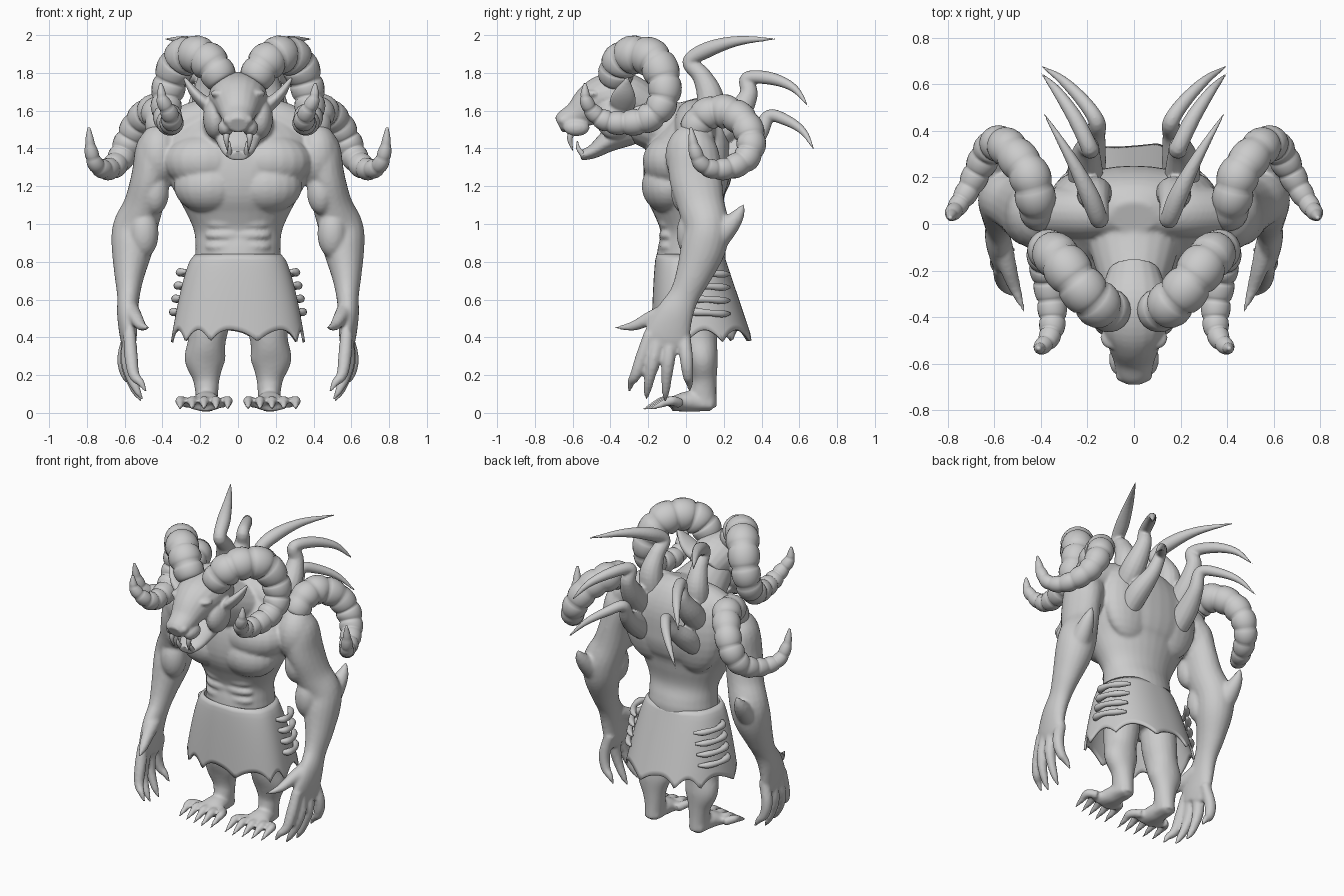
import bpy, bmesh, math
from mathutils import Vector, Matrix

PI = math.pi


def sample(pts, n):
    """Catmull-Rom samples through points (x, y, z, ra[, rb])."""
    P = [Vector(tuple(p) if len(p) == 5 else tuple(p) + (p[3],)) for p in pts]
    out = []
    for k in range(n + 1):
        f = k / n * (len(P) - 1)
        i = min(int(f), len(P) - 2)
        t = f - i
        p1, p2 = P[i], P[i + 1]
        p0 = P[i - 1] if i else p1 * 2 - p2
        p3 = P[i + 2] if i + 2 < len(P) else p2 * 2 - p1
        out.append((p1 * 2 + (p2 - p0) * t + (p0 * 2 - p1 * 5 + p2 * 4 - p3) * t * t
                    + (p1 * 3 - p0 - p2 * 3 + p3) * t ** 3) * 0.5)
    return out


def tube(bm, pts, n=24, sides=20, rings=0):
    """Swept tube with elliptical section; rings adds horn-like segments."""
    S = sample(pts, n)
    C = [Vector(s[:3]) for s in S]
    loops, u = [], Vector((1, 0, 0))
    for k, s in enumerate(S):
        t = (C[min(k + 1, n)] - C[max(k - 1, 0)]).normalized()
        if k == 0 and abs(t.x) > 0.85:
            u = Vector((0, 1, 0))
        u = (u - t * u.dot(t)).normalized()
        v = t.cross(u)
        m = 1 + (0.17 * (abs(math.sin(PI * rings * k / n)) ** 0.5 - 0.8) if rings else 0)
        ra, rb = max(s[3], 0.003) * m, max(s[4], 0.003) * m
        loops.append([bm.verts.new(C[k] + u * math.cos(a) * ra + v * math.sin(a) * rb)
                      for a in (2 * PI * j / sides for j in range(sides))])
    for A, B in zip(loops, loops[1:]):
        for j in range(sides):
            bm.faces.new((A[j], A[(j + 1) % sides], B[(j + 1) % sides], B[j]))
    bm.faces.new(loops[0][::-1])
    bm.faces.new(loops[-1])


def ball(bm, c, r):
    bmesh.ops.create_uvsphere(bm, u_segments=20, v_segments=14, radius=1,
                              matrix=Matrix.Translation(c) @ Matrix.Diagonal((*r, 1)))


def finish(name, bm, mirror=True, voxel=0, smooth=3):
    bmesh.ops.recalc_face_normals(bm, faces=bm.faces)
    for f in bm.faces:
        f.smooth = True
    me = bpy.data.meshes.new(name)
    bm.to_mesh(me)
    bm.free()
    ob = bpy.data.objects.new(name, me)
    bpy.context.collection.objects.link(ob)
    if mirror:
        ob.modifiers.new("mirror", 'MIRROR').use_mirror_merge = False
    if voxel:
        r = ob.modifiers.new("fuse", 'REMESH')
        r.mode, r.voxel_size, r.use_smooth_shade = 'VOXEL', voxel, True
        s = ob.modifiers.new("soften", 'SMOOTH')
        s.factor, s.iterations = 0.5, smooth
    return ob


# Body: torso and neck
bm = bmesh.new()
tube(bm, [(0, .05, .58, .2, .14), (0, .03, .8, .225, .18), (0, .025, .88, .225, .175),
          (0, .02, .97, .235, .155), (0, .01, 1.08, .285, .185), (0, 0, 1.2, .35, .225),
          (0, .02, 1.34, .4, .235), (0, .05, 1.47, .38, .2), (0, .05, 1.58, .26, .15),
          (0, .03, 1.66, .1, .07)], 40, 32)
tube(bm, [(0, .08, 1.46, .24, .17), (0, -.08, 1.5, .2, .15), (0, -.32, 1.59, .125, .13)])
# Chest, belly and back muscles
ball(bm, (.15, -.09, 1.2), (.19, .145, .145))
ball(bm, (.17, -.07, 1.33), (.22, .16, .15))
ball(bm, (.16, .14, 1.36), (.19, .1, .26))
for z in (.88, .94, 1.0):
    ball(bm, (.055, -.085, z), (.12, .06, .036))
tube(bm, [(.06, .04, 1.57, .09), (.22, .05, 1.54, .11), (.42, .05, 1.44, .1)])
# Arms
ball(bm, (.42, .03, 1.36), (.12, .14, .17))
tube(bm, [(.4, .05, 1.5, .07), (.43, .04, 1.4, .11, .13), (.465, .05, 1.25, .1, .14),
          (.5, .08, 1.1, .105, .125), (.545, .11, .98, .118, .12), (.56, .09, .87, .11, .12),
          (.575, .04, .73, .08, .095), (.58, -.01, .62, .06, .08), (.585, -.06, .52, .055, .1),
          (.58, -.1, .41, .045, .12), (.575, -.12, .35, .034, .1)], 44)
ball(bm, (.44, .0, 1.17), (.075, .08, .12))
ball(bm, (.5, .03, .95), (.08, .08, .13))
tube(bm, [(.565, .1, .86, .07), (.58, .2, .96, .06), (.59, .27, 1.04, .038), (.59, .31, 1.11, .004)])
# Fingers and thumb
for x0, y0, y1, z1 in ((-.02, -.19, -.3, .11), (0, -.14, -.21, .07), (.005, -.08, -.11, .06), (.02, -.01, .02, .11)):
    d = y1 - y0
    tube(bm, [(.575, y0, .42, .034), (.585 + x0, y0 + d * .4, .29, .036), (.57 + x0, y0 + d * .7, .2, .03),
              (.535 + x0, y0 + d * .92, z1 + .05, .021), (.505 + x0, y1, z1, .006)], 20, 12)
tube(bm, [(.57, -.09, .54, .05), (.54, -.19, .5, .038), (.51, -.28, .46, .026), (.47, -.38, .45, .005)], 20, 12)
# Legs and feet
tube(bm, [(.13, .06, .72, .11), (.15, .06, .5, .11), (.165, .065, .38, .1, .1),
          (.175, .085, .28, .108, .085), (.168, .095, .18, .072, .068), (.165, .09, .1, .06, .072),
          (.165, .095, .025, .055, .07)], 30)
tube(bm, [(.165, .14, .045, .05, .035), (.168, .02, .06, .068, .055), (.175, -.08, .045, .1, .036)])
for i in range(5):
    x = .09 + i * .043
    e = x + (i - 1.8) * .02
    dy = -.012 * abs(i - 1)
    tube(bm, [(x, -.03, .05, .028), (e, -.11 - dy, .065, .026), (e, -.155 - dy, .05, .021),
              (e, -.235 - dy, .015, .005)], 16, 12)
finish("body", bm, voxel=.0105, smooth=5)

# Head: skull, snout, jaw, brows, cheeks, ears
bm = bmesh.new()
tube(bm, [(0, -.2, 1.61, .11, .11), (0, -.32, 1.67, .15, .13), (0, -.42, 1.67, .15, .125),
          (0, -.5, 1.63, .12, .11), (0, -.58, 1.575, .09, .075), (0, -.645, 1.54, .075, .06),
          (0, -.675, 1.525, .05, .042)], 30)
tube(bm, [(0, -.31, 1.5, .13, .09), (0, -.41, 1.44, .115, .06), (0, -.49, 1.385, .085, .038),
          (0, -.56, 1.36, .055, .026)])
ball(bm, (.12, -.38, 1.56), (.065, .1, .11))
ball(bm, (.085, -.49, 1.69), (.06, .05, .025))
ball(bm, (.045, -.645, 1.55), (.035, .035, .03))
ball(bm, (.065, -.58, 1.51), (.042, .07, .045))
tube(bm, [(.11, -.34, 1.6, .05, .05), (.18, -.335, 1.645, .035, .07), (.235, -.325, 1.7, .025, .055),
          (.285, -.31, 1.775, .008)])
finish("head", bm, voxel=.008, smooth=4)

# Eyes
bm = bmesh.new()
ball(bm, (.1, -.5, 1.655), (.02, .02, .016))
finish("eyes", bm)

# Fangs and small teeth
bm = bmesh.new()
tube(bm, [(.062, -.6, 1.5, .02), (.062, -.615, 1.45, .015), (.056, -.6, 1.39, .003)], 10, 10)
tube(bm, [(.044, -.54, 1.36, .016), (.046, -.57, 1.4, .012), (.046, -.575, 1.44, .003)], 10, 10)
finish("teeth", bm)

# Curled head horns
bm = bmesh.new()
tube(bm, [(.08, -.38, 1.75, .085), (.14, -.355, 1.845, .098), (.22, -.28, 1.895, .1),
          (.305, -.17, 1.87, .1), (.36, -.115, 1.75, .09), (.38, -.13, 1.63, .08),
          (.37, -.21, 1.555, .074), (.355, -.32, 1.535, .065), (.35, -.42, 1.545, .057),
          (.365, -.49, 1.59, .045), (.4, -.53, 1.66, .032), (.41, -.535, 1.745, .008)], 112, 20, 14)
finish("head_horns", bm)

# Curled shoulder horns
bm = bmesh.new()
tube(bm, [(.4, .03, 1.48, .08), (.42, .1, 1.575, .085), (.45, .21, 1.595, .088),
          (.52, .305, 1.54, .083), (.575, .345, 1.44, .078), (.62, .32, 1.35, .07),
          (.665, .24, 1.3, .062), (.71, .15, 1.29, .052), (.755, .08, 1.32, .042),
          (.78, .045, 1.4, .032), (.79, .025, 1.51, .008)], 112, 20, 13)
finish("shoulder_horns", bm)

# Hooked spikes on the back, with roots sunk into the back
bm = bmesh.new()
tube(bm, [(.16, .1, 1.45, .08), (.17, .13, 1.65, .075), (.16, .085, 1.78, .052), (.15, .02, 1.86, .04),
          (.19, .12, 1.925, .042), (.27, .28, 1.97, .026), (.39, .48, 1.98, .004)], 40, 14)
tube(bm, [(.19, .08, 1.4, .07), (.21, .24, 1.54, .075), (.2, .33, 1.68, .05), (.19, .325, 1.77, .038),
          (.25, .45, 1.77, .034), (.33, .57, 1.72, .022), (.4, .65, 1.62, .004)], 40, 14)
tube(bm, [(.19, .1, 1.24, .06), (.19, .26, 1.37, .07), (.17, .38, 1.47, .048), (.16, .44, 1.57, .036),
          (.22, .53, 1.55, .03), (.31, .62, 1.49, .02), (.4, .68, 1.39, .004)], 40, 14)
finish("back_spikes", bm, voxel=.008, smooth=3)

# Ragged hide skirt
bm = bmesh.new()
N, R = 144, 14


def skirt_point(a, t):
    hem = .375 + .065 * abs(math.sin(5 * a + .5 * math.sin(3 * a))) ** .8
    z = .84 + (hem - .84) * t
    q = (.84 - z) / .46
    w = .228 + .127 * q ** .6
    c, s = math.cos(a), math.sin(a)
    d = (.2 + .155 * q) if s > 0 else (.155 + .03 * q ** .5)
    sq = lambda v: math.copysign(abs(v) ** .85, v)
    return Vector((w * sq(c), d * sq(s), z))


grid = [[bm.verts.new(skirt_point(2 * PI * j / N, i / R)) for j in range(N)] for i in range(R + 1)]
for A, B in zip(grid, grid[1:]):
    for j in range(N):
        bm.faces.new((A[j], A[(j + 1) % N], B[(j + 1) % N], B[j]))
skirt = finish("skirt", bm, mirror=False)
sol = skirt.modifiers.new("thickness", 'SOLIDIFY')
sol.thickness = .014

# Side lacing knots on the skirt
bm = bmesh.new()
for i, z in enumerate((.53, .6, .67, .74)):
    x = .342 - i * .012
    tube(bm, [(x - .03, .01, z + .01, .01), (x, .05, z + .005, .022), (x - .005, .12, z, .017),
              (x - .045, .19, z - .005, .02), (x - .09, .23, z - .005, .008)], 16, 10)
finish("skirt_lacing", bm)
